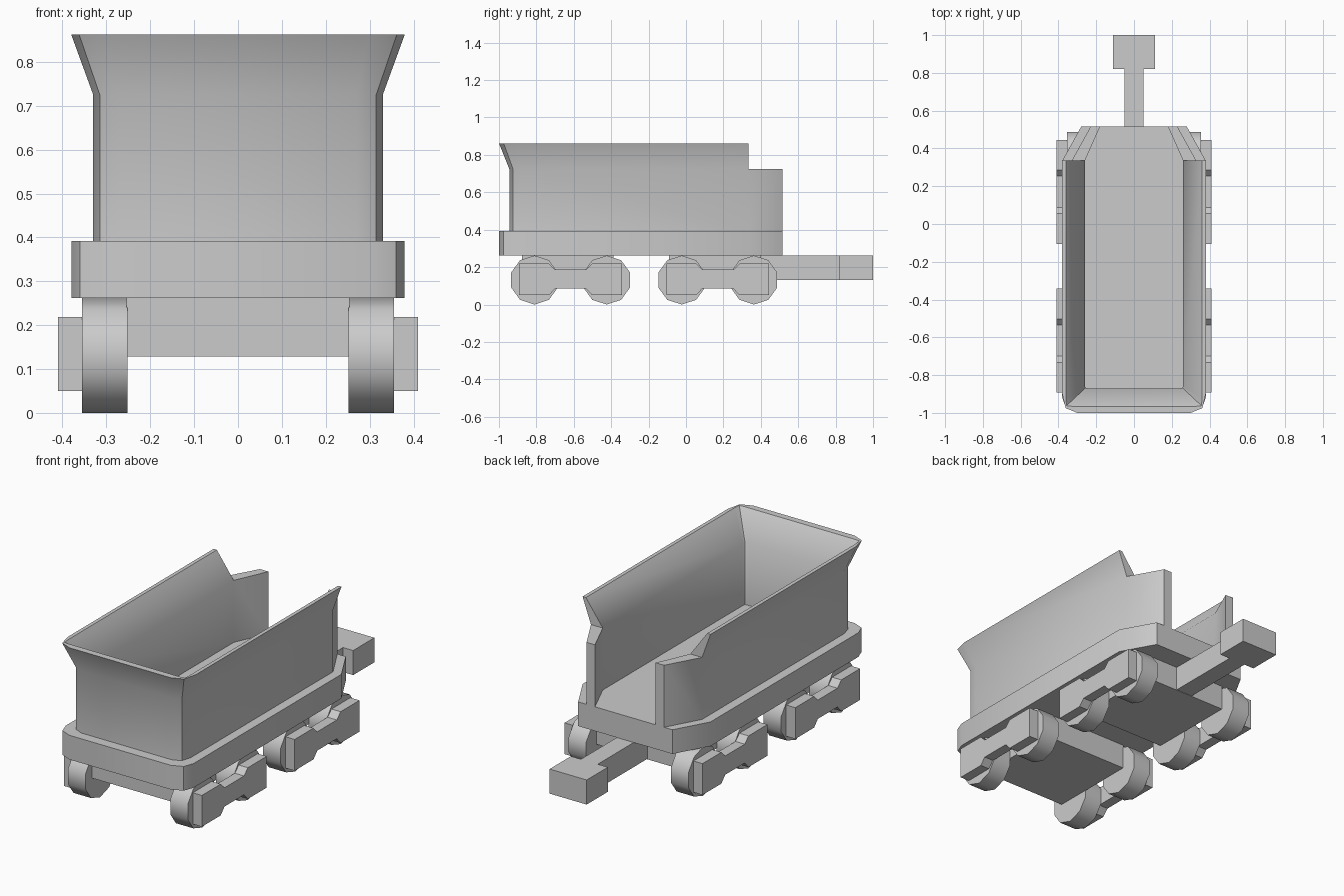
import bpy, bmesh, math
from mathutils import Vector

if "Cube" in bpy.data.objects:
    bpy.data.objects.remove(bpy.data.objects["Cube"])


def finish(name, bm, smooth=None):
    bmesh.ops.recalc_face_normals(bm, faces=bm.faces)
    me = bpy.data.meshes.new(name)
    bm.to_mesh(me)
    bm.free()
    ob = bpy.data.objects.new(name, me)
    bpy.context.collection.objects.link(ob)
    if smooth:
        bpy.ops.object.select_all(action='DESELECT')
        ob.select_set(True)
        bpy.context.view_layer.objects.active = ob
        bpy.ops.object.shade_smooth_by_angle(angle=math.radians(smooth))
    return ob


def prism(name, pts, lo, hi, axis='Z', smooth=None):
    """Extrude an outline: (x, y) along Z or (y, z) along X."""
    def place(p, h):
        return (p[0], p[1], h) if axis == 'Z' else (h, p[0], p[1])
    bm = bmesh.new()
    face = bm.faces.new([bm.verts.new(place(p, lo)) for p in pts])
    ext = bmesh.ops.extrude_face_region(bm, geom=[face])
    move = Vector(place((0, 0), hi - lo))
    bmesh.ops.translate(bm, vec=move,
                        verts=[v for v in ext['geom'] if isinstance(v, bmesh.types.BMVert)])
    return finish(name, bm, smooth)


def box(name, x0, x1, y0, y1, z0, z1):
    return prism(name, [(x0, y0), (x1, y0), (x1, y1), (x0, y1)], z0, z1)


def mirrored(half):
    return half + [(-x, y) for x, y in reversed(half)]


Z_FRAME, Z_FLOOR, Z_KINK, Z_RIM = 0.262, 0.392, 0.725, 0.862
Y_STEP, Y_REAR = 0.335, 0.515

# Chassis deck with rounded front and tapered rear corners
prism("chassis_deck", mirrored([(.28, Y_REAR), (.38, Y_STEP), (.38, -.92), (.36, -.975), (.30, -1)]),
      Z_FRAME, Z_FLOOR, smooth=40)

# Tub: wall section swept around the plan, with a flared rim
outer = mirrored([(.33, Y_STEP), (.33, -.87), (.315, -.925), (.27, -.945)])
rim_out = mirrored([(.38, Y_STEP), (.38, -.90), (.362, -.975), (.30, -1)])
rim_in = mirrored([(.36, Y_STEP), (.36, -.93), (.357, -.962), (.33, -.965)])
inner = mirrored([(.26, Y_STEP), (.26, -.855), (.257, -.868), (.24, -.87)])
bm = bmesh.new()
levels = [(outer, Z_FLOOR), (outer, Z_KINK), (rim_out, Z_RIM),
          (rim_in, Z_RIM), (inner, Z_KINK), (inner, Z_FLOOR)]
sections = [[bm.verts.new((*path[i], z)) for path, z in levels] for i in range(len(outer))]
for a, b in zip(sections, sections[1:]):
    for j in range(6):
        k = (j + 1) % 6
        bm.faces.new((a[j], a[k], b[k], b[j]))
# Low rear wings that taper inwards, without the flare
for end, s in ((sections[0], 1), (sections[-1], -1)):
    bm.faces.new(end[1:5])
    near = [end[0], end[1], end[4], end[5]]
    far = [bm.verts.new((s * x, Y_REAR, z)) for x, z in
           ((.23, Z_FLOOR), (.23, Z_KINK), (.18, Z_KINK), (.18, Z_FLOOR))]
    for j in range(4):
        k = (j + 1) % 4
        bm.faces.new((near[j], near[k], far[k], far[j]))
    bm.faces.new(far)
finish("tub_walls", bm, smooth=40)

# Bogies: centre block, ten-sided wheels and notched side frames
R = 0.131
half_frame = [(.275, .05), (.275, .218), (.115, .218), (.083, .186)]
for label, yc in (("front", -.617), ("rear", .17)):
    box(label + "_bogie_block", -.254, .254, yc - .26, yc + .23, .128, Z_FRAME)
    right = half_frame + [(.083, .085), (.115, .05)]
    frame = ([(yc + y, z) for y, z in right[:4]]
             + [(yc - y, z) for y, z in reversed(right[:4])]
             + [(yc - .115, .05), (yc - .083, .085), (yc + .083, .085), (yc + .115, .05)])
    for side, s in (("left", -1), ("right", 1)):
        prism(f"{label}_{side}_side_frame", frame, s * .355, s * .41, 'X')
        for n, dy in ((1, -.193), (2, .193)):
            ring = [(yc + dy + R * math.cos(a), R + R * math.sin(a))
                    for a in (math.radians(90 + 36 * i) for i in range(10))]
            prism(f"{label}_{side}_wheel_{n}", ring, s * .252, s * .356, 'X', smooth=40)

# Drawbar and coupler block at the rear
box("drawbar", -.05, .05, .38, .82, .13, Z_FRAME)
box("coupler", -.11, .11, .82, 1.0, .13, Z_FRAME)
